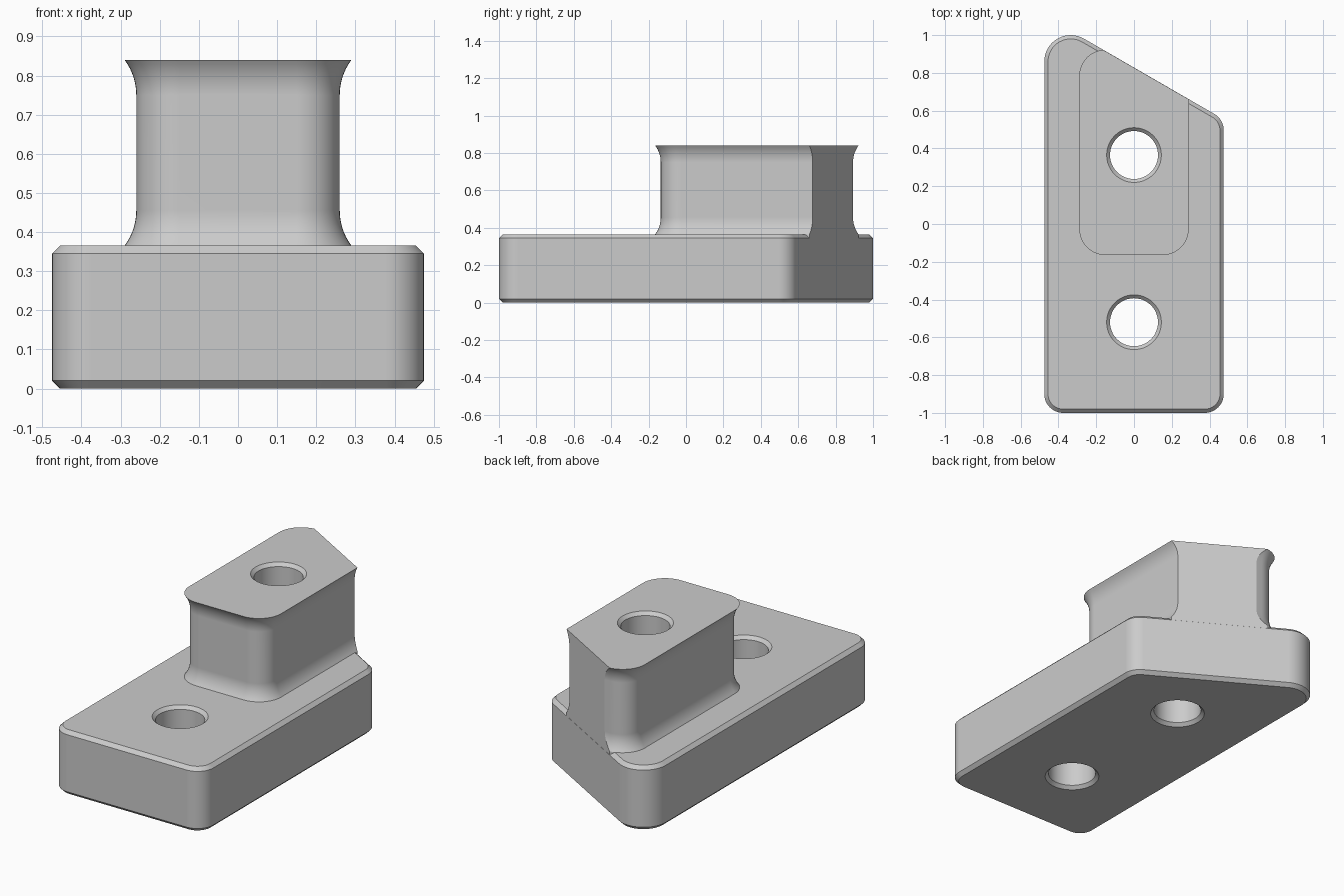
import bpy, bmesh, math
from mathutils import Vector

cube = bpy.data.objects.get("Cube")
if cube:
    bpy.data.objects.remove(cube, do_unlink=True)

BASE_TOP, TOP = 0.365, 0.84
CHAMFER = 0.02
SLANT = math.radians(60)  # direction the slanted back face looks

grey = bpy.data.materials.new("plain grey")
grey.use_nodes = True
grey.diffuse_color = (0.6, 0.6, 0.6, 1)
grey.node_tree.nodes["Principled BSDF"].inputs["Base Color"].default_value = (0.6, 0.6, 0.6, 1)


def outline(corners, grow):
    """Rounded outline from corner arcs (x, y, radius, start, end), offset by grow."""
    pts = []
    for x, y, r, a, b in corners:
        n = max(2, round((b - a) / 7.5))
        for i in range(n + (b - a < 360)):
            t = math.radians(a + (b - a) * i / n)
            pts.append((x + (r + grow) * math.cos(t), y + (r + grow) * math.sin(t)))
    return pts


def loft(name, corners, levels, cut=None):
    """Stack offset outlines at (grow, z) levels into a closed solid."""
    bm = bmesh.new()
    rings = [[bm.verts.new((x, y, z)) for x, y in outline(corners, g)] for g, z in levels]
    n = len(rings[0])
    for low, high in zip(rings, rings[1:]):
        for i in range(n):
            j = (i + 1) % n
            bm.faces.new((low[i], low[j], high[j], high[i]))
    bm.faces.new(rings[0][::-1])
    bm.faces.new(rings[-1])
    if cut:
        point, normal = cut
        res = bmesh.ops.bisect_plane(bm, geom=bm.verts[:] + bm.edges[:] + bm.faces[:],
                                     plane_co=point, plane_no=normal, clear_outer=True)
        edges = [e for e in res["geom_cut"] if isinstance(e, bmesh.types.BMEdge)]
        bmesh.ops.holes_fill(bm, edges=edges, sides=0)
    bmesh.ops.recalc_face_normals(bm, faces=bm.faces[:])
    mesh = bpy.data.meshes.new(name)
    bm.to_mesh(mesh)
    bm.free()
    mesh.materials.append(grey)
    ob = bpy.data.objects.new(name, mesh)
    bpy.context.collection.objects.link(ob)
    return ob


def combine(target, other, operation):
    mod = target.modifiers.new("combine", 'BOOLEAN')
    mod.operation, mod.solver, mod.object = operation, 'EXACT', other
    bpy.context.view_layer.objects.active = target
    bpy.ops.object.modifier_apply(modifier=mod.name)
    bpy.data.objects.remove(other, do_unlink=True)


# Base block with chamfered rims and one slanted end
base_corners = [(-0.375, -0.9, 0.1, 180, 270), (0.375, -0.9, 0.1, 270, 360),
                (0.375, 0.4963, 0.1, 0, 60), (-0.335, 0.86, 0.14, 60, 180)]
block = loft("stepped_block", base_corners,
             [(-CHAMFER, 0), (0, CHAMFER), (0, BASE_TOP - CHAMFER), (-CHAMFER, BASE_TOP)])

# Raised post, flared at both ends and cut along the slant
post_corners = [(-0.15, -0.025, 0.11, 180, 270), (0.15, -0.025, 0.11, 270, 360),
                (0.15, 0.783, 0.11, 0, 90), (-0.15, 0.783, 0.11, 90, 180)]
FLARE, HEIGHT, STEPS = 0.03, 0.09, 8
R = (HEIGHT ** 2 + FLARE ** 2) / (2 * FLARE)
curve = []
for i in range(STEPS + 1):
    h = HEIGHT * i / STEPS
    curve.append((R - math.sqrt(R * R - h * h), h))
levels = [(FLARE, BASE_TOP - 0.04)]
levels += [(g, BASE_TOP + HEIGHT - h) for g, h in reversed(curve)]
levels += [(g, TOP - HEIGHT + h) for g, h in curve]
normal = Vector((math.cos(SLANT), math.sin(SLANT), 0))
point = Vector((-0.335, 0.86, 0)) + normal * 0.1394
post = loft("post", post_corners, levels, cut=(point, normal))
combine(block, post, 'UNION')

# Through holes with countersunk rims
RIM, OVER = 0.018, 0.02
for y, top in ((0.365, TOP), (-0.52, BASE_TOP)):
    cutter = loft("hole_cutter", [(0, y, 0.127, 0, 360)],
                  [(RIM + OVER, -OVER), (0, RIM), (0, top - RIM), (RIM + OVER, top + OVER)])
    cutter.hide_render = True
    combine(block, cutter, 'DIFFERENCE')

# Smooth the rounded walls, keep the rims crisp
bpy.ops.object.select_all(action='DESELECT')
block.select_set(True)
bpy.context.view_layer.objects.active = block
bpy.ops.object.shade_smooth_by_angle(angle=math.radians(25))
weighted = block.modifiers.new("even_shading", 'WEIGHTED_NORMAL')
weighted.keep_sharp = True
